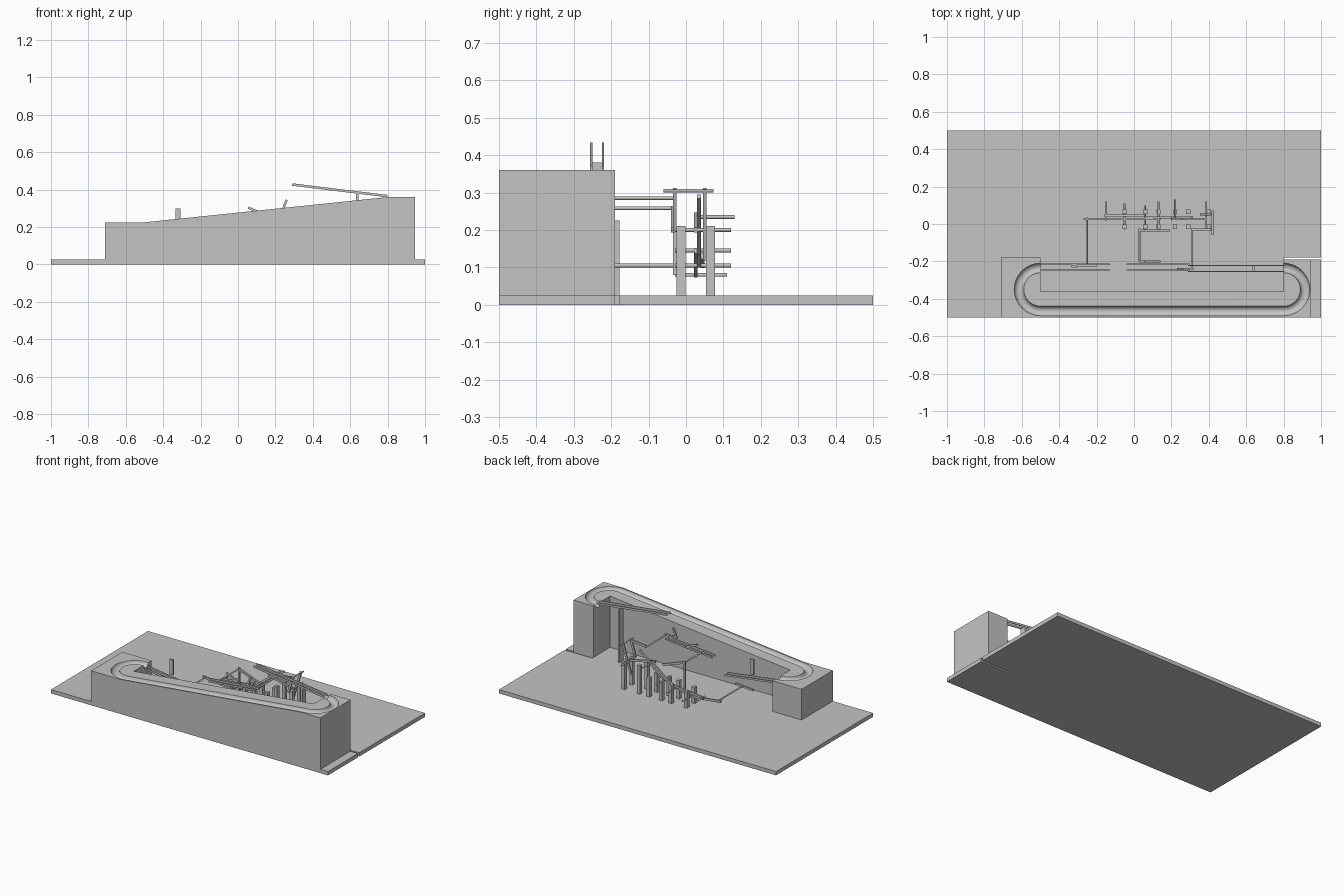
import bpy, bmesh, math
from mathutils import Vector

cube = bpy.data.objects.get("Cube")
if cube:
    bpy.data.objects.remove(cube, do_unlink=True)

grey = bpy.data.materials.new("plain_grey")
grey.use_nodes = True
COLOUR = (0.55, 0.55, 0.55, 1)
grey.diffuse_color = COLOUR
grey.node_tree.nodes["Principled BSDF"].inputs["Base Color"].default_value = COLOUR


def add(name, bm):
    bmesh.ops.recalc_face_normals(bm, faces=bm.faces)
    mesh = bpy.data.meshes.new(name)
    bm.to_mesh(mesh)
    bm.free()
    mesh.materials.append(grey)
    obj = bpy.data.objects.new(name, mesh)
    bpy.context.collection.objects.link(obj)
    return obj


def prism(name, outlines, bottom, height):
    """Raise plan outlines that share corners; height is a function of x."""
    bm = bmesh.new()
    corners = {}
    for outline in outlines:
        for p in outline:
            if p not in corners:
                corners[p] = bm.verts.new((*p, bottom))
        bm.faces.new([corners[p] for p in outline])
    raised = bmesh.ops.extrude_face_region(bm, geom=bm.faces[:])["geom"]
    for v in raised:
        if isinstance(v, bmesh.types.BMVert):
            v.co.z = height(v.co.x)
    return add(name, bm)


def box(name, x0, x1, y0, y1, z0, z1):
    return prism(name, [((x0, y0), (x1, y0), (x1, y1), (x0, y1))], z0, lambda x: z1)


def bar(name, start, end, y0, y1, thick=0.012):
    """Flat link between two (x, z) points."""
    a, b = Vector(start), Vector(end)
    side = (b - a).normalized().orthogonal() * thick / 2
    bm = bmesh.new()
    loop = [bm.verts.new((p.x, y0, p.y)) for p in (a + side, b + side, b - side, a - side)]
    face = bm.faces.new(loop)
    geom = bmesh.ops.extrude_face_region(bm, geom=[face])["geom"]
    for v in geom:
        if isinstance(v, bmesh.types.BMVert):
            v.co.y = y1
    return add(name, bm)


def axle(name, x, z, y0, y1, radius=0.005):
    bm = bmesh.new()
    bmesh.ops.create_cone(bm, cap_ends=True, segments=12, radius1=radius,
                          radius2=radius, depth=y1 - y0)
    for v in bm.verts:
        v.co = (x + v.co.x, (y0 + y1) / 2 + v.co.z, z + v.co.y)
    return add(name, bm)


def slope(x):
    t = min(max((x + 0.5) / 1.3, 0), 1)
    return 0.225 + 0.135 * t


# Base plate with a slit beside the tall end
prism("base_plate", [((-1, -0.5), (1, -0.5), (1, -0.19), (0.8, -0.19),
                      (0.8, -0.178), (1, -0.178), (1, 0.5), (-1, 0.5))],
      0, lambda x: 0.025)

# Track body: low end, sloping wall and tall end
body = prism("track_body", [
    ((-0.71, -0.5), (-0.5, -0.5), (-0.5, -0.36), (-0.5, -0.178), (-0.71, -0.178)),
    ((-0.5, -0.5), (0.8, -0.5), (0.8, -0.36), (-0.5, -0.36)),
    ((0.8, -0.5), (0.945, -0.5), (0.945, -0.19), (0.8, -0.19), (0.8, -0.36))],
    0.012, slope)

# Round marble groove following the top of the body
path = [(-0.47, -0.235)]
for cx, start in ((-0.5, 90), (0.8, 270)):
    for i in range(17):
        a = math.radians(start + 180 * i / 16)
        path.append((cx + 0.115 * math.cos(a), -0.35 + 0.115 * math.sin(a)))
path.append((0.77, -0.235))
curve = bpy.data.curves.new("groove_cutter", "CURVE")
curve.dimensions = "3D"
curve.bevel_depth = 0.026
curve.bevel_resolution = 4
curve.use_fill_caps = True
line = curve.splines.new("POLY")
line.points.add(len(path) - 1)
for point, (x, y) in zip(line.points, path):
    point.co = (x, y, slope(x) + 0.001, 1)
cutter = bpy.data.objects.new("groove_cutter", curve)
bpy.context.collection.objects.link(cutter)
for o in bpy.context.selected_objects:
    o.select_set(False)
bpy.context.view_layer.objects.active = cutter
cutter.select_set(True)
bpy.ops.object.convert(target="MESH")
cutter = bpy.context.object
cutter.hide_render = True
cut = body.modifiers.new("groove", "BOOLEAN")
cut.operation = "DIFFERENCE"
cut.solver = "EXACT"
cut.object = cutter
cutter.select_set(False)
body.select_set(True)
bpy.context.view_layer.objects.active = body
bpy.ops.object.modifier_apply(modifier="groove")
bpy.ops.object.shade_smooth_by_angle(angle=math.radians(35))
bpy.data.objects.remove(cutter, do_unlink=True)

# Twin rails of the return and feed ramps
for side, y in (("front", -0.253), ("back", -0.222)):
    bar(f"feed_rail_{side}", (0.29, 0.427), (0.8, 0.365), y - 0.003, y + 0.003, 0.013)
    bar(f"return_rail_{side}", (-0.5, 0.2), (-0.13, 0.15), y + 0.004, y + 0.01)
    bar(f"middle_rail_{side}", (-0.04, 0.24), (0.3, 0.27), y + 0.004, y + 0.01)
box("feed_support", 0.632, 0.645, -0.256, -0.219, 0.02, 0.38)
box("stop_plate", -0.333, -0.308, -0.232, -0.219, 0.2, 0.3)

# Paired posts
for i, (x, h) in enumerate([(0.4, 0.21), (0.29, 0.21), (0.22, 0.15),
                            (0.13, 0.145), (0.06, 0.145), (-0.05, 0.13)]):
    for side, y in (("front", -0.014), ("back", 0.065)):
        box(f"post_{side}_{i + 1}", x - 0.011, x + 0.011, y - 0.012, y + 0.012, 0.02, h)

# Axles: three long ones reach the ramps, the rest carry the links
for i, spec in enumerate([(-0.25, 0.105, -0.22, 0.035), (0.03, 0.258, -0.2, -0.025),
                          (0.31, 0.285, -0.245, -0.025), (0.42, 0.305, -0.06, 0.073),
                          (0.385, 0.2, -0.03, 0.12), (0.22, 0.235, 0.04, 0.13),
                          (0.13, 0.145, -0.03, 0.12), (0.06, 0.105, -0.03, 0.1),
                          (-0.05, 0.08, -0.03, 0.11), (-0.15, 0.105, 0.02, 0.12)]):
    axle(f"axle_{i + 1}", *spec)

# Link bars in three parallel planes
for i, (a, b, y) in enumerate([
        ((-0.27, 0.105), (-0.04, 0.08), 0.026), ((-0.16, 0.105), (0.06, 0.13), 0.045),
        ((-0.05, 0.08), (0.14, 0.145), 0.026), ((0.06, 0.105), (0.22, 0.235), 0.035),
        ((0.2, 0.24), (0.39, 0.2), 0.026), ((0.42, 0.31), (0.36, 0.12), 0.05),
        ((0.42, 0.31), (0.385, 0.2), -0.03), ((0.31, 0.29), (0.42, 0.3), -0.03),
        ((0.03, 0.08), (0.03, 0.265), -0.03), ((0.03, 0.258), (0.19, 0.2), -0.035),
        ((0.13, 0.14), (0.31, 0.29), 0.035)]):
    bar(f"link_{i + 1}", a, b, y - 0.005, y + 0.005, 0.014)

# Ramp-side arms and catches
bar("return_arm", (-0.33, 0.1), (-0.2, 0.11), -0.228, -0.218)
bar("middle_catch", (0.055, 0.303), (0.14, 0.268), -0.205, -0.195)
bar("middle_arm", (0.03, 0.258), (0.14, 0.268), -0.205, -0.195)
bar("upper_catch", (0.235, 0.28), (0.26, 0.345), -0.245, -0.235)
bar("upper_arm", (0.235, 0.285), (0.32, 0.285), -0.245, -0.235)
